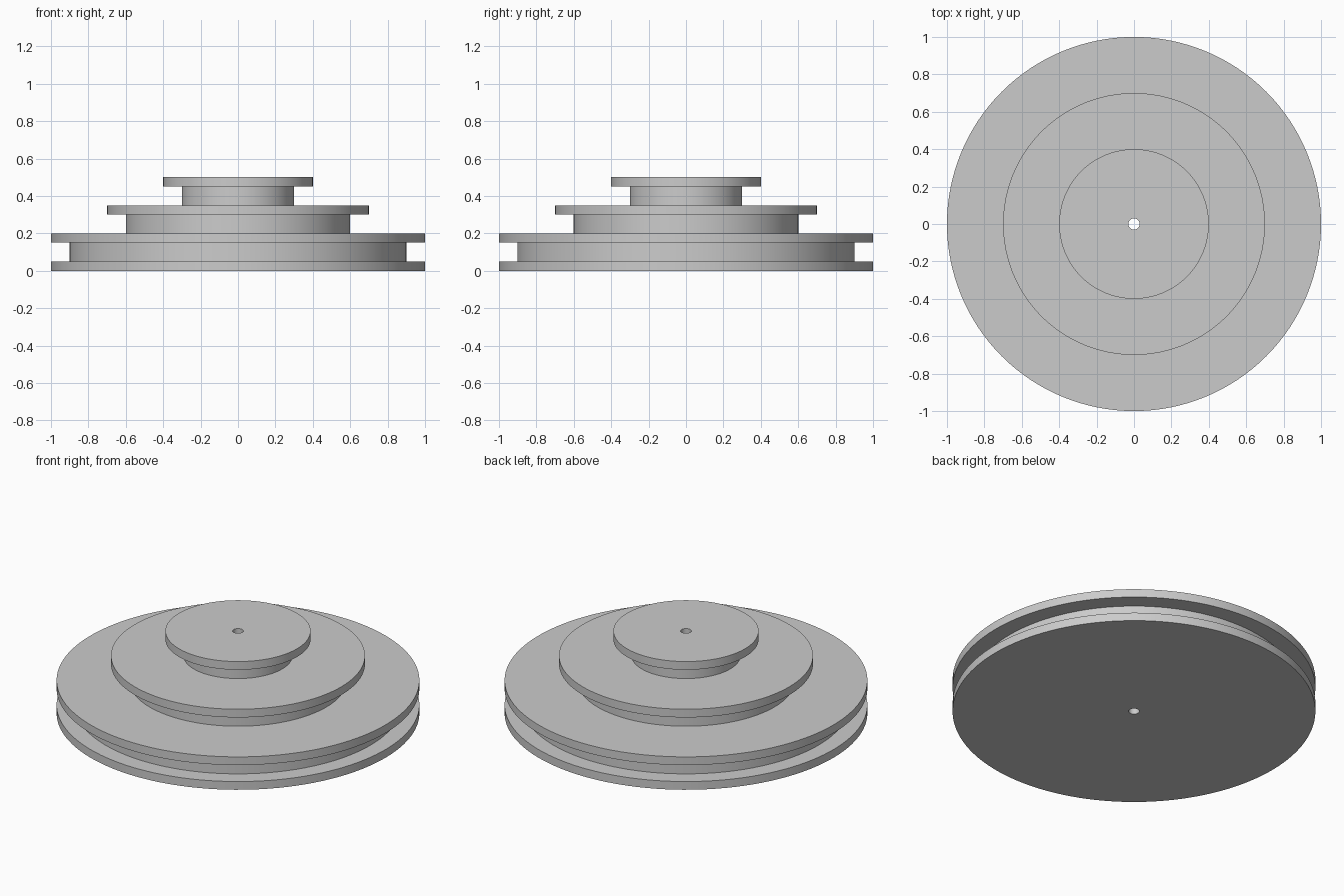
import bpy, bmesh
from math import tau
from mathutils import Matrix, Vector

SEGMENTS = 128
BORE = 0.03
FLANGE = 0.05   # flange thickness
GROOVE = 0.1    # drum height between flanges
LIP = 0.1       # how far a flange overhangs its drum

cube = bpy.data.objects.get("Cube")
if cube:
    bpy.data.objects.remove(cube)

grey = bpy.data.materials.new("light_grey")
grey.use_nodes = True
colour = (0.6, 0.6, 0.6, 1)
grey.diffuse_color = colour
grey.node_tree.nodes["Principled BSDF"].inputs["Base Color"].default_value = colour

# Outer profile: bottom flange, then a drum and a flange for each step
profile = [(BORE, 0), (1, 0), (1, FLANGE)]
z = FLANGE
for radius in (1, 0.7, 0.4):
    drum = radius - LIP
    top = z + GROOVE
    profile += [(drum, z), (drum, top), (radius, top), (radius, top + FLANGE)]
    z = top + FLANGE
profile.append((BORE, z))

# Turn the closed profile around z; its last edge forms the through bore
bm = bmesh.new()
rings = []
for i in range(SEGMENTS):
    turn = Matrix.Rotation(tau * i / SEGMENTS, 3, "Z")
    rings.append([bm.verts.new(turn @ Vector((r, 0, h))) for r, h in profile])
for i, ring in enumerate(rings):
    following = rings[(i + 1) % SEGMENTS]
    for j in range(len(profile)):
        k = (j + 1) % len(profile)
        bm.faces.new((ring[j], following[j], following[k], ring[k]))
bmesh.ops.recalc_face_normals(bm, faces=bm.faces)

mesh = bpy.data.meshes.new("stepped_pulley")
bm.to_mesh(mesh)
bm.free()
mesh.materials.append(grey)
pulley = bpy.data.objects.new("stepped_pulley", mesh)
bpy.context.collection.objects.link(pulley)

# Smooth walls with crisp rims
bpy.ops.object.select_all(action="DESELECT")
pulley.select_set(True)
bpy.context.view_layer.objects.active = pulley
bpy.ops.object.shade_smooth_by_angle()
